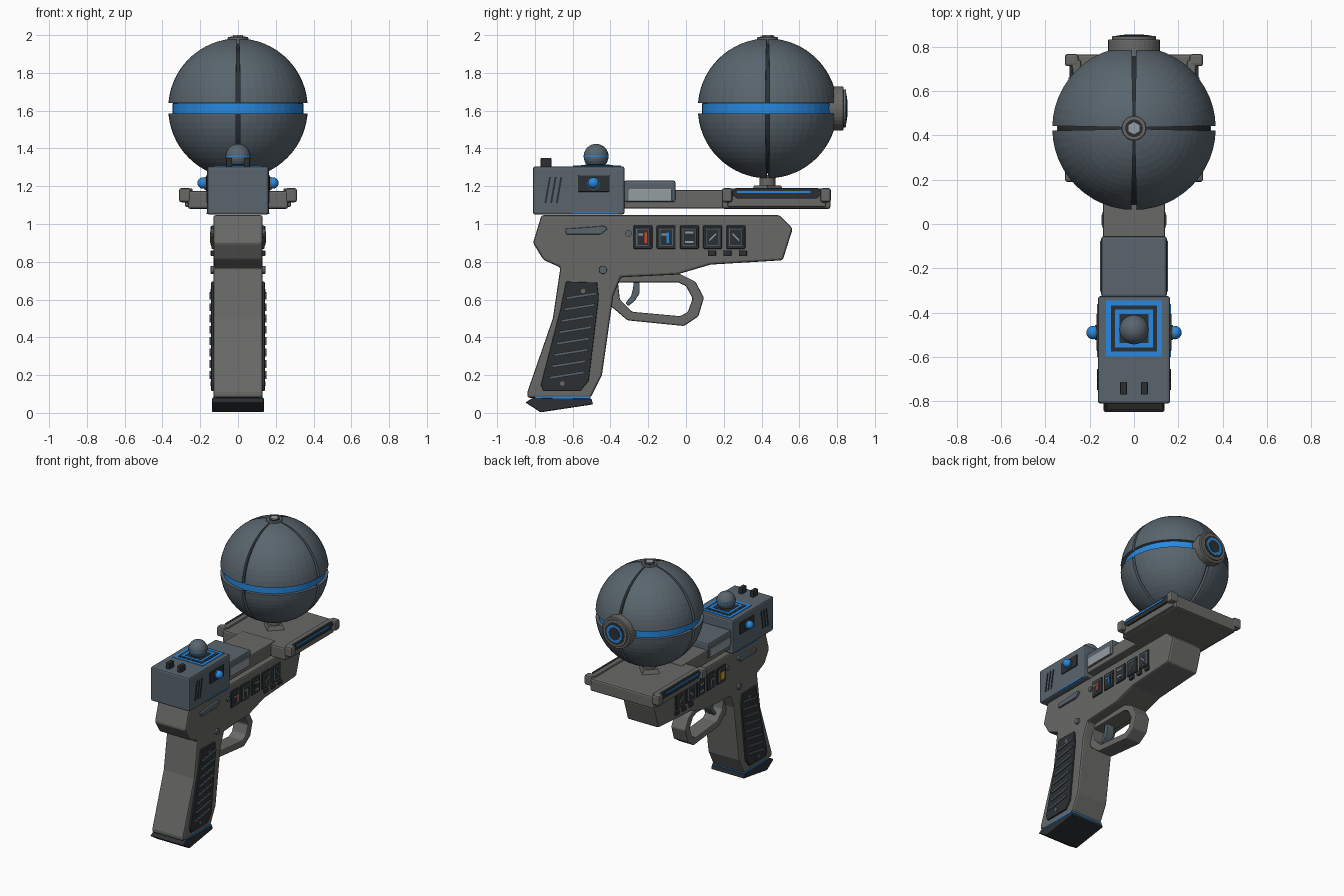
import bpy, bmesh, math
from mathutils import Matrix, Vector

if "Cube" in bpy.data.objects:
    bpy.data.objects.remove(bpy.data.objects["Cube"])


def material(name, r, g, b):
    m = bpy.data.materials.new(name)
    m.diffuse_color = (r, g, b, 1)
    m.use_nodes = True
    m.node_tree.nodes["Principled BSDF"].inputs["Base Color"].default_value = m.diffuse_color
    return m


GREY = material("warm_grey", .14, .14, .135)
SLATE = material("slate", .10, .13, .155)
DARK = material("dark", .025, .03, .033)
BLUE = material("blue", .02, .25, .75)
PALE = material("pale", .3, .34, .36)
RED = material("red", .7, .06, .02)
AMBER = material("amber", .8, .4, .02)


def finish(bm, name, mat, bevel=0, mirror=False, smooth=False):
    bmesh.ops.recalc_face_normals(bm, faces=bm.faces)
    for f in bm.faces:
        f.smooth = smooth
    me = bpy.data.meshes.new(name)
    bm.to_mesh(me)
    bm.free()
    ob = bpy.data.objects.new(name, me)
    bpy.context.collection.objects.link(ob)
    me.materials.append(mat)
    if mirror:
        ob.modifiers.new("mirror", 'MIRROR')
    if bevel:
        b = ob.modifiers.new("bevel", 'BEVEL')
        b.width, b.segments, b.limit_method = bevel, 2, 'ANGLE'
    return ob


def prism(name, pts, x0, x1, mat=GREY, bevel=0, mirror=False):
    """Side profile of (y, z) points extruded from x0 to x1."""
    bm = bmesh.new()
    a = [bm.verts.new((x0, y, z)) for y, z in pts]
    b = [bm.verts.new((x1, y, z)) for y, z in pts]
    bm.faces.new(a)
    bm.faces.new(b)
    for i in range(len(a)):
        bm.faces.new((a[i - 1], a[i], b[i], b[i - 1]))
    return finish(bm, name, mat, bevel, mirror)


def box(name, x0, x1, y0, y1, z0, z1, mat=GREY, bevel=0, mirror=False):
    return prism(name, [(y0, z0), (y1, z0), (y1, z1), (y0, z1)], x0, x1, mat, bevel, mirror)


def bar(name, y, z, length, thick, tilt, x0, x1, mat):
    """Thin tilted strip on the side face."""
    c, s = math.cos(tilt), math.sin(tilt)
    pts = [(y + u * c - v * s, z + u * s + v * c) for u, v in
           ((-length / 2, -thick / 2), (length / 2, -thick / 2), (length / 2, thick / 2), (-length / 2, thick / 2))]
    return prism(name, pts, x0, x1, mat, mirror=x0 > 0)


def cyl(name, base, axis, h, r, mat=GREY, r2=None, n=32, bevel=0, mirror=False):
    d = Vector({'X': (1, 0, 0), 'Y': (0, 1, 0), 'Z': (0, 0, 1)}[axis])
    m = Matrix.Translation(Vector(base) + d * h / 2) @ Vector((0, 0, 1)).rotation_difference(d).to_matrix().to_4x4()
    bm = bmesh.new()
    bmesh.ops.create_cone(bm, cap_ends=True, segments=n, radius1=r, radius2=r if r2 is None else r2, depth=h, matrix=m)
    return finish(bm, name, mat, bevel, mirror)


def ball(name, c, r, mat, mirror=False, smooth=False, u=32, v=20):
    bm = bmesh.new()
    bmesh.ops.create_uvsphere(bm, u_segments=u, v_segments=v, radius=r, matrix=Matrix.Translation(c))
    return finish(bm, name, mat, 0, mirror, smooth)


# Large sphere: one octant shell mirrored three ways, dark core, blue belt
C, R = Vector((0, .432, 1.612)), .37
bm = bmesh.new()
bmesh.ops.create_uvsphere(bm, u_segments=48, v_segments=32, radius=R)
for co, no in (((.003, 0, 0), (1, -.022, 0)), ((0, .003, 0), (-.022, 1, 0)), ((0, 0, .028), (0, 0, 1))):
    cut = bmesh.ops.bisect_plane(bm, geom=bm.verts[:] + bm.edges[:] + bm.faces[:], dist=1e-6,
                                 plane_co=co, plane_no=no, clear_inner=True)
    bmesh.ops.edgeloop_fill(bm, edges=[e for e in cut['geom_cut'] if isinstance(e, bmesh.types.BMEdge)])
shell = finish(bm, "sphere_shell", SLATE, mirror=True)
shell.modifiers["mirror"].use_axis = (True, True, True)
shell.location = C
ball("sphere_core", C, R - .025, DARK, u=48, v=32)
cyl("sphere_belt", C - Vector((0, 0, .027)), 'Z', .054, .347, BLUE, n=48)

# Sphere top cap and rear lens
cyl("cap_ring", (0, C.y, 1.95), 'Z', .04, .055, bevel=.006)
cyl("cap_disc", (0, C.y, 1.98), 'Z', .012, .04, DARK)
cyl("cap_nut", (0, C.y, 1.98), 'Z', .02, .03, PALE, n=6)
for nm, h, r, m in (("base", .095, .117, GREY), ("rim", .11, .1, GREY), ("recess", .112, .08, DARK),
                    ("glow", .114, .065, BLUE), ("glass", .116, .046, DARK)):
    cyl("lens_" + nm, (0, .738, C.z), 'Y', h, r, m, bevel=.005 if m == GREY else 0)

# Platform with side rails and corner clips
cyl("pedestal", (0, C.y, 1.18), 'Z', .08, .042)
cyl("pedestal_foot", (0, C.y, 1.175), 'Z', .03, .085, n=4, r2=.07)
box("platform", -.265, .265, .19, .765, 1.08, 1.175, GREY, .012)
for i, y in enumerate((.19, .712)):
    box(f"corner_clip_{i}", .25, .312, y, y + .055, 1.115, 1.19, GREY, .012, True)
box("side_rail", .24, .28, .22, .74, 1.09, 1.188, GREY, .008, True)
prism("rail_slot", [(.24, 1.16), (.27, 1.135), (.69, 1.135), (.72, 1.16), (.7, 1.19), (.26, 1.19)],
      .275, .292, DARK, .004, True)
box("rail_light", .285, .296, .27, .66, 1.165, 1.176, BLUE, 0, True)

# Beam and its cover
box("beam", -.14, .14, -.34, .25, 1.083, 1.18, GREY, .008)
box("beam_cover", -.148, .148, -.33, -.055, 1.115, 1.23, SLATE, .012)
box("cover_plate", .14, .153, -.305, -.075, 1.12, 1.185, PALE, .003, True)

# Rear housing
box("rear_housing", -.163, .163, -.81, -.325, 1.05, 1.305, SLATE, .012)
for i, (h, m) in enumerate(((.126, BLUE), (.103, DARK), (.085, BLUE), (.065, DARK))):
    box(f"top_frame_{i}", -h, h, -.471 - h, -.471 + h, 1.29, 1.309 + .002 * i, m)
cyl("small_ball_stem", (0, -.476, 1.3), 'Z', .03, .045, GREY)
ball("small_ball", (0, -.476, 1.358), .066, SLATE, u=24, v=16)
cyl("small_ball_belt", (0, -.476, 1.355), 'Z', .007, .067, BLUE)
box("top_knob", .031, .063, -.77, -.712, 1.3, 1.35, DARK, .006, True)
box("side_window", .155, .17, -.572, -.405, 1.17, 1.257, DARK, .004, True)
cyl("side_button_socket", (.165, -.49, 1.215), 'X', .012, .034, SLATE, mirror=True)
ball("side_button", (.185, -.49, 1.217), .03, BLUE, True, True)
for i in range(3):
    bar(f"vent_{i}", -.732 + i * .03, 1.18, .14, .01, math.radians(80), .155, .167, DARK)
box("housing_glow", .155, .166, -.6, -.36, 1.052, 1.06, BLUE, 0, True)

# Main frame and grip
prism("frame", [(-.765, 1.047), (.495, 1.047), (.565, .975), (.512, .808), (.13, .785), (-.05, .732),
                (-.345, .718), (-.385, .62), (-.445, .2), (-.505, .08), (-.84, .08), (-.84, .11), (-.705, .5),
                (-.665, .77), (-.755, .81), (-.81, .9)], -.13, .13, GREY, .012)
prism("grip_base", [(-.85, .055), (-.81, .08), (-.5, .075), (-.492, .045), (-.77, .003)], -.137, .137, DARK, .006)
box("grip_base_light", -.133, .133, -.8, -.505, .076, .086, BLUE)
prism("grip_panel", [(-.635, .695), (-.47, .69), (-.462, .61), (-.515, .17), (-.56, .115), (-.755, .115),
                     (-.768, .15), (-.665, .55)], .125, .142, DARK, .005, True)
for i in range(8):
    z = .2 + i * .06
    bar(f"grip_rib_{i}", -.632 + (z - .2) * .19, z, .185 - i * .003, .014, math.radians(9), .138, .15, SLATE)
for i, (y, z) in enumerate(((-.545, .645), (-.655, .155))):
    cyl(f"grip_screw_{i}", (.135, y, z), 'X', .011, .012, GREY, n=12, mirror=True)

# Trigger guard ring and trigger
outer = [(-.4, .735), (-.03, .735), (.05, .695), (.095, .61), (.065, .51), (-.01, .46), (-.31, .49), (-.41, .575)]
inner = [(-.36, .69), (-.04, .69), (.0, .672), (.035, .605), (.01, .535), (-.03, .512), (-.285, .535), (-.35, .6)]
bm = bmesh.new()
loops = [[bm.verts.new((x, *p)) for p in pts] for x, pts in
         ((-.06, outer), (.06, outer), (.06, inner), (-.06, inner))]
for k in range(4):
    for i in range(8):
        a, b = loops[k - 1], loops[k]
        bm.faces.new((a[i - 1], a[i], b[i], b[i - 1]))
finish(bm, "trigger_guard", GREY, .008)
prism("trigger", [(-.275, .72), (-.245, .7), (-.245, .635), (-.27, .595), (-.305, .565), (-.32, .58), (-.29, .62),
                  (-.28, .66)], -.03, .03, SLATE, .006)

# Side displays, dials and switches
for i in range(5):
    y = -.228 + i * .123
    box(f"display_frame_{i}", .125, .14, y - .05, y + .05, .868, .992, DARK, .006, True)
    box(f"display_inset_{i}", .135, .143, y - .037, y + .037, .882, .978, SLATE, .004, True)
    box(f"display_screen_{i}", .138, .1445, y - .03, y + .03, .89, .97, DARK, 0, True)
for i in range(2):
    bar(f"display_lines_{i}", -.228 + .246, .905 + i * .05, .045, .01, 0, .14, .147, PALE)
    bar(f"display_needle_{i}", .141 + i * .123, .93, .05, .007, -.8 if i else .8, .14, .147, PALE)
    bar(f"display_readout_{i}", -.24 + i * .123, .945, .025, .01, 0, .14, .147, PALE)
box("display_bar_blue", .14, .147, -.102, -.09, .9, .955, BLUE, 0, True)
box("display_bar_red", .14, .147, -.22, -.206, .9, .955, RED)
box("display_bar_amber", -.147, -.14, -.25, -.206, .9, .955, AMBER)
for i in range(3):
    y = .137 + i * .082
    box(f"switch_{i}", .125, .145, y - .021, y + .021, .83, .86, DARK, .004, True)
cyl("side_dial", (.125, -.305, .95), 'X', .015, .018, SLATE, n=20, mirror=True)
cyl("frame_pin", (.125, -.44, .757), 'X', .02, .021, SLATE, n=24, bevel=.003, mirror=True)
prism("side_lever", [(-.64, .975), (-.43, .99), (-.415, .975), (-.45, .945), (-.635, .945)],
      .125, .145, SLATE, .005, True)
